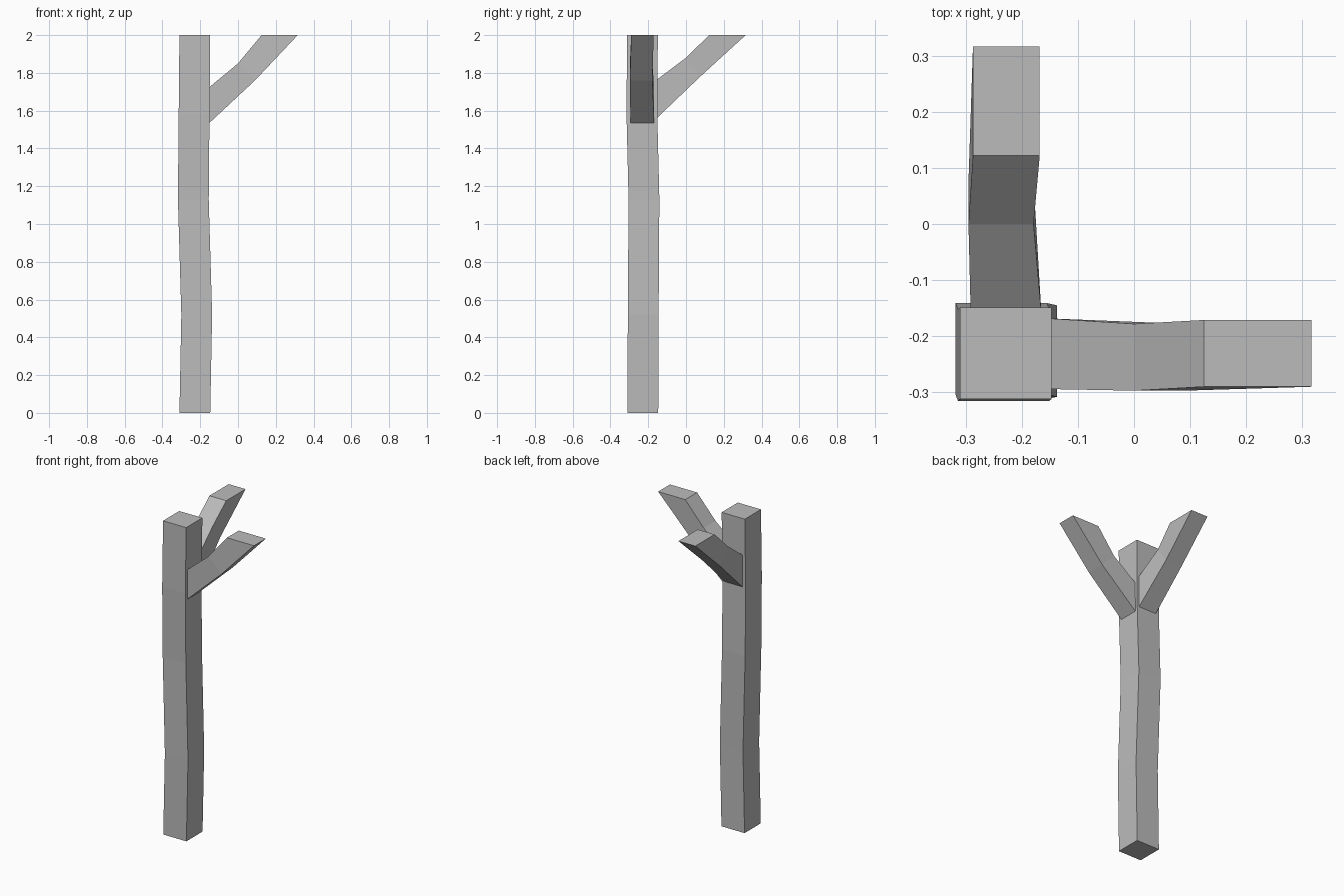
import bpy
import bmesh

cube = bpy.data.objects.get("Cube")
if cube:
    bpy.data.objects.remove(cube, do_unlink=True)

grey = bpy.data.materials.new("plain grey")
grey.use_nodes = True
grey.diffuse_color = (0.5, 0.5, 0.5, 1)
grey.node_tree.nodes["Principled BSDF"].inputs["Base Color"].default_value = (0.5, 0.5, 0.5, 1)


def beam(name, sections):
    """Skin a run of four-cornered sections and cap both ends."""
    bm = bmesh.new()
    rings = [[bm.verts.new(p) for p in s] for s in sections]
    for a, b in zip(rings, rings[1:]):
        for i in range(4):
            j = (i + 1) % 4
            bm.faces.new((a[i], a[j], b[j], b[i]))
    bm.faces.new(rings[0])
    bm.faces.new(rings[-1])
    bmesh.ops.recalc_face_normals(bm, faces=bm.faces)
    mesh = bpy.data.meshes.new(name)
    bm.to_mesh(mesh)
    bm.free()
    mesh.materials.append(grey)
    obj = bpy.data.objects.new(name, mesh)
    bpy.context.collection.objects.link(obj)


def post_section(z, x, y, w=0.163):
    return [(x, y, z), (x + w, y, z), (x + w, y + w, z), (x, y + w, z)]


def brace_section(low, high, side_a, side_b, along_y):
    """Corners from (run, height) pairs at the two side planes."""
    corners = [(low, side_a), (high, side_a), (high, side_b), (low, side_b)]
    return [(s, r, z) if along_y else (r, s, z) for (r, z), s in corners]


# Slightly crooked square post
beam("post", [post_section(*s) for s in (
    (0, -0.31, -0.31), (0.52, -0.30, -0.308),
    (1.13, -0.318, -0.304), (1.58, -0.314, -0.315), (2, -0.31, -0.312))])

# Bent brace towards the left
beam("left_brace", [brace_section(*s, False) for s in (
    ((-0.157, 1.53), (-0.157, 1.72), -0.294, -0.168),
    ((0.09, 1.76), (0, 1.85), -0.297, -0.178),
    ((0.316, 2), (0.125, 2), -0.29, -0.171))])

# Bent brace towards the back
beam("back_brace", [brace_section(*s, True) for s in (
    ((-0.16, 1.555), (-0.16, 1.76), -0.291, -0.165),
    ((0.075, 1.78), (0, 1.88), -0.295, -0.179),
    ((0.316, 2), (0.122, 2), -0.287, -0.168))])
